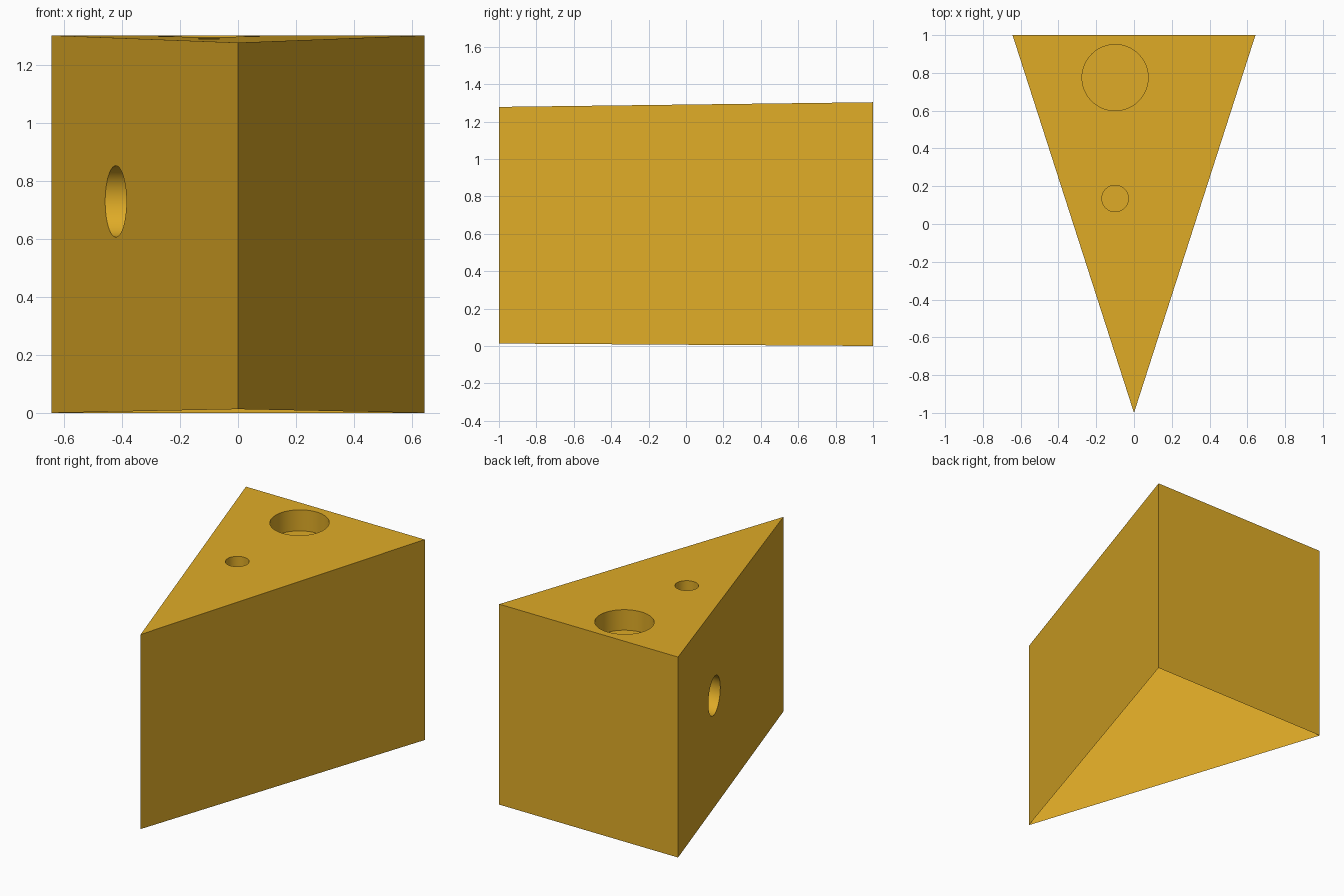
import bpy, bmesh, math
from mathutils import Matrix, Vector

cube = bpy.data.objects.get("Cube")
if cube:
    bpy.data.objects.remove(cube, do_unlink=True)

# Single cheese colour
YELLOW = (0.74, 0.41, 0.02, 1.0)
cheese = bpy.data.materials.new("cheese_yellow")
cheese.use_nodes = True
cheese.diffuse_color = YELLOW
bsdf = next(n for n in cheese.node_tree.nodes if n.type == 'BSDF_PRINCIPLED')
bsdf.inputs["Base Color"].default_value = YELLOW
bsdf.inputs["Roughness"].default_value = 0.6


def add_object(name, bm):
    bmesh.ops.recalc_face_normals(bm, faces=bm.faces)
    mesh = bpy.data.meshes.new(name)
    bm.to_mesh(mesh)
    bm.free()
    mesh.materials.append(cheese)
    obj = bpy.data.objects.new(name, mesh)
    bpy.context.collection.objects.link(obj)
    return obj


# Wedge body: (x, y, bottom z, top z) for the tip and the two back corners
corners = [(0, -1, 0.013, 1.278), (0.643, 1, 0, 1.303), (-0.643, 1, 0, 1.303)]
bm = bmesh.new()
low = [bm.verts.new((x, y, b)) for x, y, b, t in corners]
high = [bm.verts.new((x, y, t)) for x, y, b, t in corners]
bm.faces.new(low[::-1])
bm.faces.new(high)
for i in range(3):
    j = (i + 1) % 3
    bm.faces.new((low[i], low[j], high[j], high[i]))
wedge = add_object("cheese_wedge", bm)

cutters = []


def cut_hole(floor, axis, radius, stretch=1.0):
    """Round pocket whose flat floor is centred at floor, opening along axis."""
    length = 0.6
    bm = bmesh.new()
    bmesh.ops.create_cone(bm, cap_ends=True, segments=64, radius1=radius,
                          radius2=radius, depth=length)
    axis = Vector(axis)
    turn = axis.to_track_quat('Z', 'Y').to_matrix().to_4x4()
    place = Matrix.Translation(Vector(floor) + axis * length / 2)
    bm.transform(place @ Matrix.Scale(stretch, 4, (0, 0, 1)) @ turn)
    cutter = add_object("hole_cutter", bm)
    cutter.hide_render = True
    cutters.append(cutter)
    mod = wedge.modifiers.new("hole", 'BOOLEAN')
    mod.operation = 'DIFFERENCE'
    mod.solver = 'EXACT'
    mod.object = cutter


# Holes in the top: y, radius
for y, radius in [(0.775, 0.175), (0.135, 0.07)]:
    cut_hole((-0.1, y, 1.165), (0, 0, 1), radius)

# Holes in the right side, slightly taller than wide: floor x, y, z, radius
for x, y, z, radius in [(-0.23, 0.015, 0.235, 0.183),
                        (-0.24, 0.312, 0.73, 0.114),
                        (0.03, -0.517, 0.945, 0.151)]:
    cut_hole((x, y, z), (-1, 0, 0), radius, 1.08)

# Bake the holes, then open the underside
bpy.context.view_layer.update()
deps = bpy.context.evaluated_depsgraph_get()
carved = bpy.data.meshes.new_from_object(wedge.evaluated_get(deps))
wedge.modifiers.clear()
wedge.data = carved
for cutter in cutters:
    bpy.data.objects.remove(cutter, do_unlink=True)

bm = bmesh.new()
bm.from_mesh(carved)
under = [f for f in bm.faces if all(v.co.z < 0.02 for v in f.verts)]
bmesh.ops.delete(bm, geom=under, context='FACES_ONLY')
bm.to_mesh(carved)
bm.free()

# Smooth hole walls with crisp rims
bpy.ops.object.select_all(action='DESELECT')
wedge.select_set(True)
bpy.context.view_layer.objects.active = wedge
bpy.ops.object.shade_smooth_by_angle(angle=math.radians(30))
